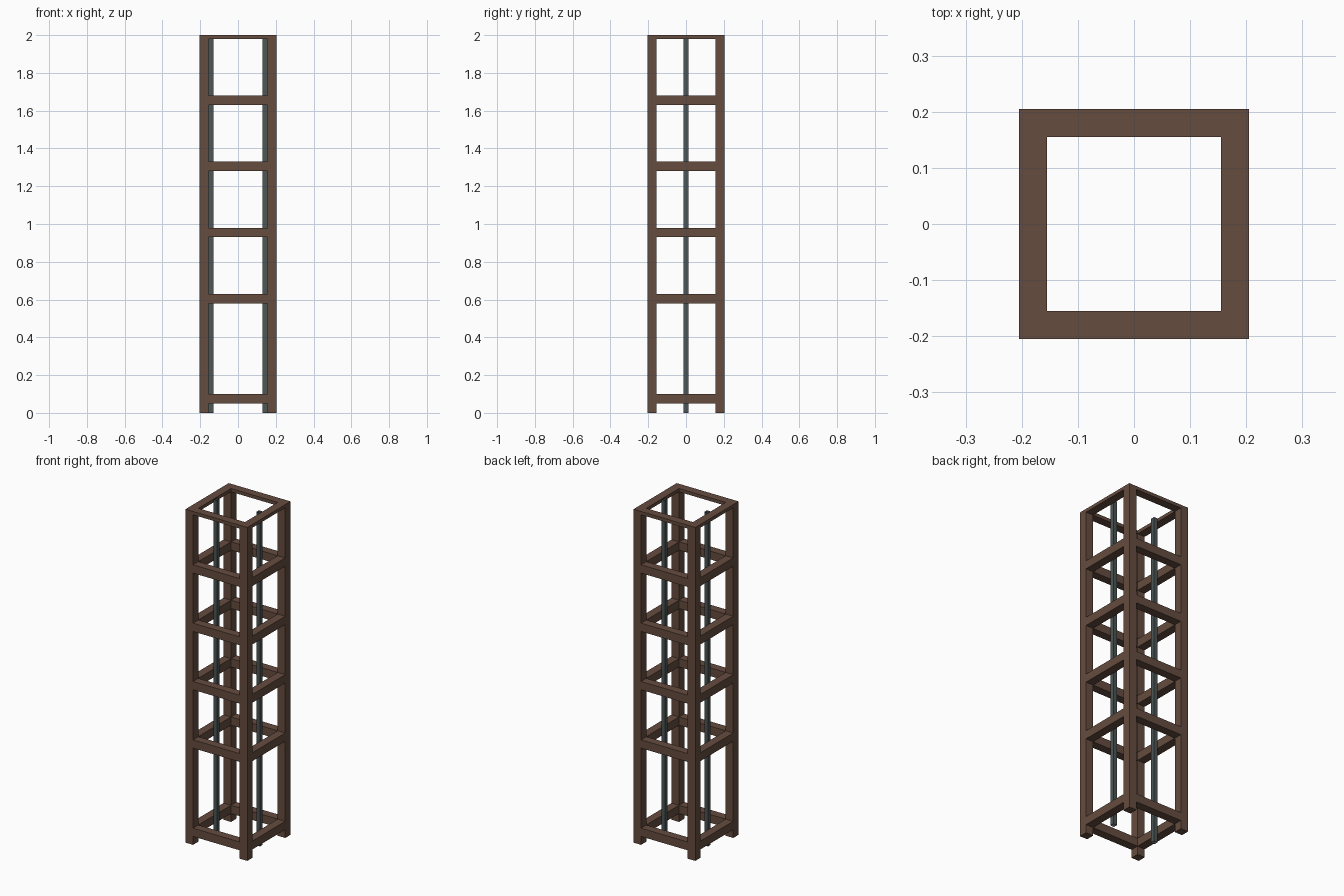
import bpy, bmesh

if "Cube" in bpy.data.objects:
    bpy.data.objects.remove(bpy.data.objects["Cube"])

def material(name, rgb):
    m = bpy.data.materials.new(name)
    m.diffuse_color = (*rgb, 1)
    m.use_nodes = True
    m.node_tree.nodes["Principled BSDF"].inputs["Base Color"].default_value = m.diffuse_color
    return m

WOOD = material("dark_wood", (0.13, 0.072, 0.049))
METAL = material("dark_metal", (0.072, 0.092, 0.092))

def box(name, lo, hi, mat, open_ends=False):
    """Axis-aligned box between two corners, optionally without top and bottom."""
    bm = bmesh.new()
    bmesh.ops.create_cube(bm, size=1)
    for v in bm.verts:
        v.co = [lo[i] + (v.co[i] + 0.5) * (hi[i] - lo[i]) for i in range(3)]
    bm.normal_update()
    if open_ends:
        ends = [f for f in bm.faces if abs(f.normal.z) > 0.9]
        bmesh.ops.delete(bm, geom=ends, context='FACES_ONLY')
    me = bpy.data.meshes.new(name)
    bm.to_mesh(me)
    bm.free()
    me.materials.append(mat)
    ob = bpy.data.objects.new(name, me)
    bpy.context.collection.objects.link(ob)
    return ob

OUT, IN, H = 0.205, 0.155, 2.0
ROD = 0.025

# Corner posts
for sx, nx in ((-1, "left"), (1, "right")):
    for sy, ny in ((-1, "front"), (1, "back")):
        x = sorted((sx * IN, sx * OUT))
        y = sorted((sy * IN, sy * OUT))
        box(f"{ny}_{nx}_post", (x[0], y[0], 0), (x[1], y[1], H), WOOD)

# Horizontal rails: five full-height levels and a thin top frame
levels = [(0.05, 0.10), (0.58, 0.63), (0.93, 0.98), (1.28, 1.33), (1.63, 1.68), (1.98, H)]
for i, (z0, z1) in enumerate(levels):
    for s, ny, nx in ((-1, "front", "left"), (1, "back", "right")):
        a, b = sorted((s * IN, s * OUT))
        box(f"{ny}_rail_{i}", (-IN, a, z0), (IN, b, z1), WOOD)
        box(f"{nx}_rail_{i}", (a, -IN, z0), (b, IN, z1), WOOD)

# Open-ended square metal uprights on the inside of the side rails
for s, n in ((-1, "left"), (1, "right")):
    a, b = sorted((s * (IN - ROD), s * IN))
    box(f"{n}_upright", (a, -ROD / 2, 0), (b, ROD / 2, H), METAL, open_ends=True)
